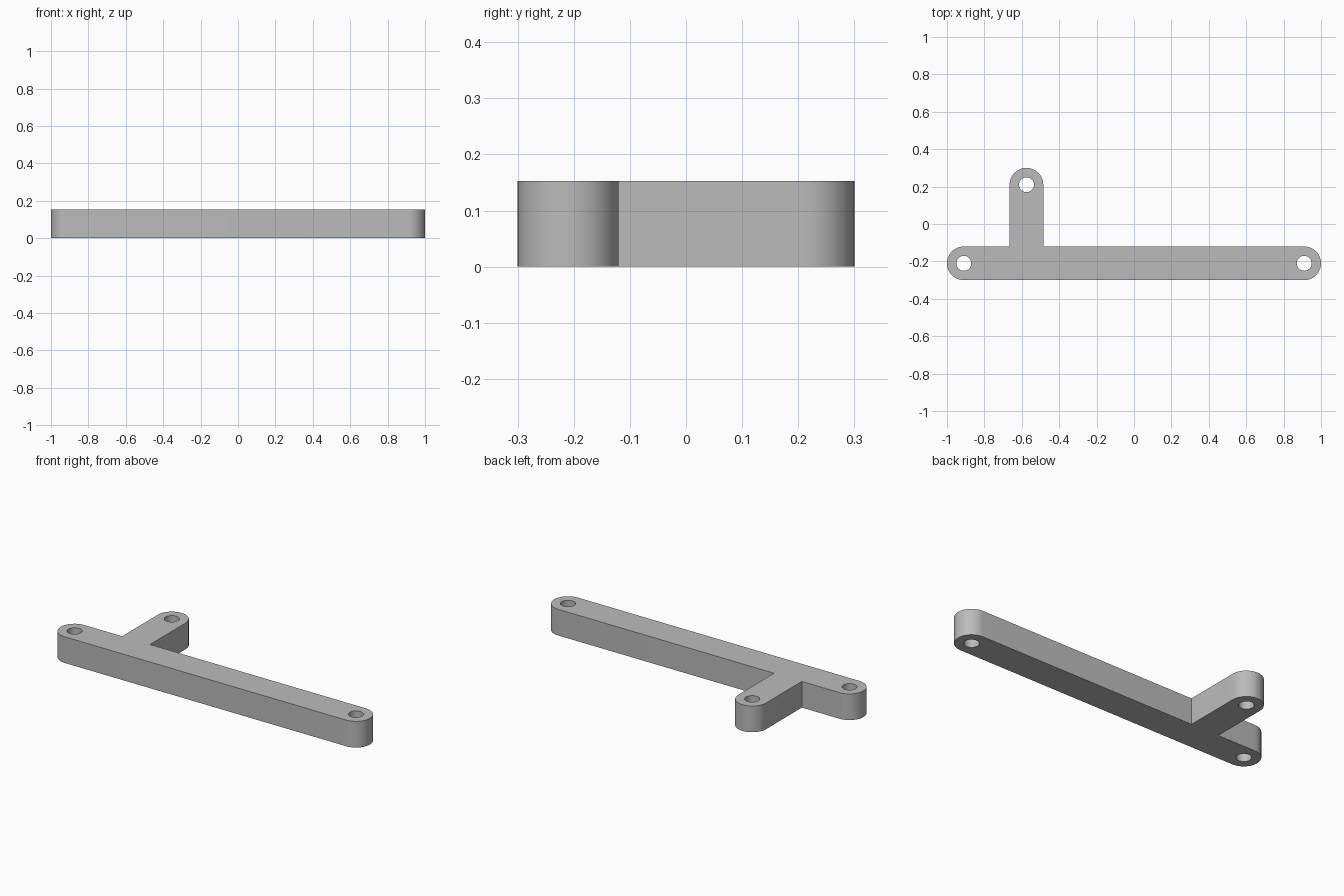
import bpy, bmesh
from math import cos, sin, pi, radians

cube = bpy.data.objects.get("Cube")
if cube:
    bpy.data.objects.remove(cube, do_unlink=True)

R = 0.09            # half width of the arms and radius of their ends
HOLE = 0.04
HEIGHT = 0.153
END_X, BAR_Y = 0.91, -0.21
ARM_X, ARM_Y = -0.575, 0.21


def arc(cx, cy, r, start, sweep, steps):
    """Points along a circular arc, angles in degrees."""
    angles = [radians(start + sweep * i / steps) for i in range(steps + 1)]
    return [(cx + r * cos(a), cy + r * sin(a)) for a in angles]


def add_loop(bm, points):
    verts = [bm.verts.new((x, y, 0)) for x, y in points]
    return [bm.edges.new((v, verts[i - 1])) for i, v in enumerate(verts)]


# Outline of the long bar with its side arm
inner_y = BAR_Y + R
outline = (arc(END_X, BAR_Y, R, -90, 180, 24)
           + [(ARM_X + R, inner_y)]
           + arc(ARM_X, ARM_Y, R, 0, 180, 24)
           + [(ARM_X - R, inner_y)]
           + arc(-END_X, BAR_Y, R, 90, 180, 24))

bm = bmesh.new()
edges = add_loop(bm, outline)

# Bolt hole at each rounded end
for x, y in ((END_X, BAR_Y), (-END_X, BAR_Y), (ARM_X, ARM_Y)):
    edges += add_loop(bm, arc(x, y, HOLE, 0, 360, 32)[:-1])

# Fill around the holes and raise to full thickness
bmesh.ops.triangle_fill(bm, edges=edges, use_beauty=True, normal=(0, 0, 1))
raised = bmesh.ops.extrude_face_region(bm, geom=bm.faces[:], use_keep_orig=True)
top = [g for g in raised["geom"] if isinstance(g, bmesh.types.BMVert)]
bmesh.ops.translate(bm, verts=top, vec=(0, 0, HEIGHT))
bmesh.ops.recalc_face_normals(bm, faces=bm.faces[:])

mesh = bpy.data.meshes.new("bracket")
bm.to_mesh(mesh)
bm.free()
bracket = bpy.data.objects.new("bracket", mesh)
bpy.context.collection.objects.link(bracket)

# Plain grey material
grey = bpy.data.materials.new("plain grey")
grey.use_nodes = True
colour = (0.5, 0.5, 0.5, 1)
grey.diffuse_color = colour
grey.node_tree.nodes["Principled BSDF"].inputs["Base Color"].default_value = colour
mesh.materials.append(grey)

# Smooth round walls, sharp rims
bpy.ops.object.select_all(action="DESELECT")
bracket.select_set(True)
bpy.context.view_layer.objects.active = bracket
bpy.ops.object.shade_smooth_by_angle(angle=radians(30))
